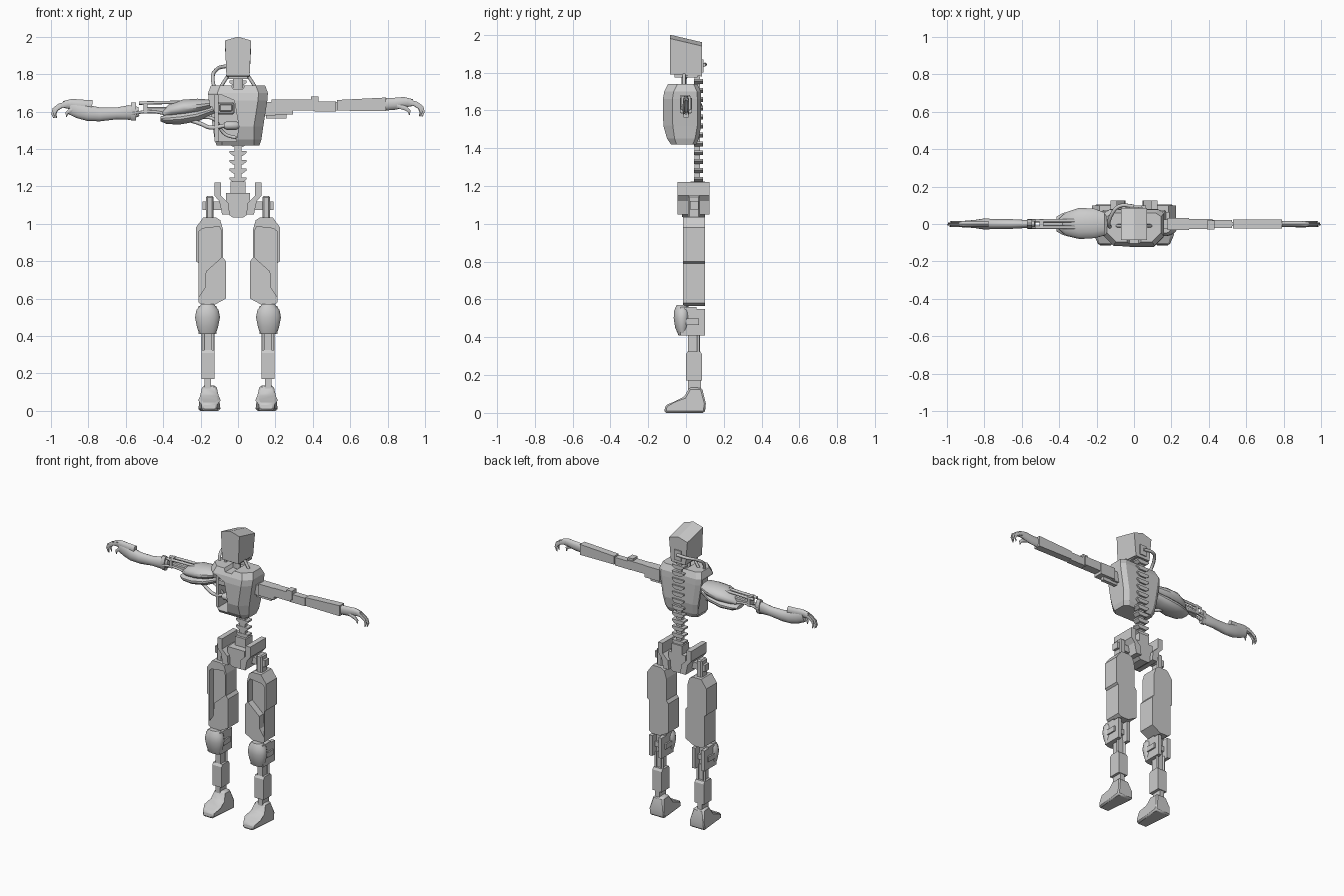
import bpy, bmesh, math
from mathutils import Vector


def finish(name, bm, smooth=False, mirror=False, bevel=0):
    bmesh.ops.recalc_face_normals(bm, faces=bm.faces)
    me = bpy.data.meshes.new(name)
    bm.to_mesh(me)
    bm.free()
    if smooth:
        me.shade_smooth()
        me.set_sharp_from_angle(angle=math.radians(38))
    ob = bpy.data.objects.new(name, me)
    bpy.context.collection.objects.link(ob)
    if bevel:
        b = ob.modifiers.new("bevel", 'BEVEL')
        b.width, b.segments = bevel, 1
    if mirror:
        ob.modifiers.new("mirror", 'MIRROR').use_mirror_merge = False
    return ob


def loft(name, rings, **kw):
    bm = bmesh.new()
    rs = [[bm.verts.new(p) for p in r] for r in rings]
    n = len(rs[0])
    for a, b in zip(rs, rs[1:]):
        for i in range(n):
            bm.faces.new((a[i], a[(i + 1) % n], b[(i + 1) % n], b[i]))
    bm.faces.new(rs[0])
    bm.faces.new(rs[-1])
    return finish(name, bm, **kw)


def prism(name, pts, axis, a, b, **kw):
    put = {'x': lambda p, t: (t, p[0], p[1]), 'y': lambda p, t: (p[0], t, p[1])}[axis]
    return loft(name, [[put(p, t) for p in pts] for t in (a, b)], **kw)


def box(name, x0, x1, y0, y1, z0, z1, **kw):
    return prism(name, [(x0, z0), (x1, z0), (x1, z1), (x0, z1)], 'y', y0, y1, **kw)


def sweep(name, rows, sides=12, **kw):
    # rows: x, y, z, radius across y, radius across the other direction
    rings = []
    for i, r in enumerate(rows):
        t = Vector(rows[min(i + 1, len(rows) - 1)][:3]) - Vector(rows[max(i - 1, 0)][:3])
        t.y = 0
        n = t.normalized().cross(Vector((0, 1, 0)))
        c = Vector(r[:3])
        rings.append([c + Vector((0, r[3] * math.cos(a), 0)) + n * r[4] * math.sin(a)
                      for a in (math.tau * (k + .5) / sides for k in range(sides))])
    return loft(name, rings, smooth=sides > 6, **kw)


def cable(name, pts, r, mirror=False):
    cu = bpy.data.curves.new(name, 'CURVE')
    cu.dimensions, cu.bevel_depth, cu.bevel_resolution = '3D', r, 2
    cu.resolution_u, cu.use_fill_caps = 6, True
    s = cu.splines.new('BEZIER')
    s.bezier_points.add(len(pts) - 1)
    for b, p in zip(s.bezier_points, pts):
        b.co = p
        b.handle_left_type = b.handle_right_type = 'AUTO'
    ob = bpy.data.objects.new(name, cu)
    bpy.context.collection.objects.link(ob)
    if mirror:
        ob.modifiers.new("mirror", 'MIRROR').use_mirror_merge = False


def cut(ob, cutter):
    m = ob.modifiers.new("cut", 'BOOLEAN')
    m.operation, m.object, m.solver = 'DIFFERENCE', cutter, 'EXACT'
    cutter.hide_render = True
    cutter.hide_viewport = True


# head: roofed block, leaning back plane
loft("head", [[(-w, y, zb), (w, y, zb), (.07, y, zt - .02), (0, y + .0, zt), (-.07, y, zt - .02)]
              for y, w, zb, zt in ((-.085, .062, 1.79, 2.0), (.085, .055, 1.78, 1.96))])
box("head_rear_socket", -.025, .025, .07, .092, 1.80, 1.87)
box("jaw_plate", -.05, .05, -.06, .06, 1.775, 1.795)

# neck and its pistons and cables
sweep("neck", [(0, -.01, 1.70, .015, .028), (0, -.01, 1.79, .015, .028)], 8)
cable("neck_piston", [(.055, -.01, 1.79), (.10, -.01, 1.72)], .009, mirror=True)
cable("neck_cable", [(0, .095, 1.84), (-.08, .095, 1.84), (-.12, .05, 1.82),
                     (-.135, 0, 1.78), (-.12, -.02, 1.70)], .01)

# torso shell, with the damaged front left side cut open
def chest_ring(z, w, yf, yb, c):
    return [(-w + c, yf, z), (w - c, yf, z), (w, yf + c, z), (w, yb - .02, z),
            (w - .03, yb, z), (-w + .03, yb, z), (-w, yb - .02, z), (-w, yf + c, z)]

torso = loft("torso", [chest_ring(1.42, .115, -.08, .055, .03), chest_ring(1.45, .125, -.10, .068, .04),
                       chest_ring(1.52, .135, -.12, .08, .05), chest_ring(1.66, .157, -.122, .08, .05),
                       chest_ring(1.70, .16, -.115, .078, .05), chest_ring(1.74, .145, -.095, .06, .05)])
cut(torso, prism("chest_opening", [(-.3, 1.44), (-.01, 1.44), (.005, 1.52), (-.02, 1.66), (-.09, 1.69), (-.3, 1.69)],
                 'y', -.3, .045))
cut(torso, prism("neckline_cut", [(-.05, 1.76), (-.025, 1.72), (.025, 1.72), (.05, 1.76)], 'y', -.3, .045))

# exposed machinery inside the chest
box("chest_motor", -.115, -.02, -.05, .03, 1.585, 1.65, bevel=.008)
box("chest_motor_cap", -.10, -.03, -.075, -.04, 1.60, 1.64, bevel=.006)
sweep("chest_pump", [(-.075, -.05, 1.525, .025, .015), (-.06, -.05, 1.525, .03, .024),
                     (-.01, -.05, 1.525, .03, .024), (.005, -.05, 1.525, .02, .015)])
box("chest_rib", -.125, -.105, -.06, .05, 1.44, 1.69)
cable("chest_hose", [(-.26, -.02, 1.555), (-.20, -.045, 1.535), (-.15, -.05, 1.515), (-.07, -.05, 1.525)], .011)
cable("chest_hose_low", [(-.20, 0, 1.57), (-.13, -.03, 1.56), (-.07, -.01, 1.48), (-.01, -.02, 1.46)], .009)

# spine
box("spine_core", -.02, .02, .045, .075, 1.15, 1.78)
for i in range(12):
    z = 1.235 + i * .047
    prism("vertebra", [(-.045, z + .013), (-.045, z + .002), (-.025, z - .013), (.025, z - .013),
                       (.045, z + .002), (.045, z + .013)], 'y', .042, .09)

# pelvis and hip joints
prism("pelvis_core", [(-.065, 1.165), (-.065, 1.06), (-.03, 1.035), (.03, 1.035), (.065, 1.06), (.065, 1.165)],
      'y', -.02, .10)
box("spine_mount", -.04, .04, .025, .10, 1.16, 1.225)
prism("pelvis_wing", [(.09, 1.22), (.125, 1.22), (.125, 1.15), (.10, 1.12), (.085, 1.05), (.045, 1.05),
                      (.05, 1.11), (.09, 1.15)], 'y', -.045, .125, mirror=True)
box("hip_axle", .09, .19, .02, .065, 1.075, 1.12, mirror=True)
box("hip_bracket", .13, .172, .01, .075, 1.0, 1.15, mirror=True, bevel=.008)

# thigh shell with recessed front
thigh = prism("thigh", [(.095, 1.02), (.12, 1.035), (.185, 1.035), (.225, .98), (.225, .80), (.212, .79),
                        (.212, .58), (.19, .565), (.13, .565), (.065, .60), (.065, .80), (.08, .82), (.08, .97)],
              'y', -.015, .10)
cut(thigh, prism("thigh_recess", [(.208, .61), (.208, .96), (.19, .975), (.10, .985), (.088, .96),
                                  (.088, .82), (.172, .745), (.176, .66)], 'y', -.1, .03))
thigh.modifiers.new("mirror", 'MIRROR').use_mirror_merge = False

# knee
sweep("kneecap", [(.163, -.02, .41, .02, .045), (.163, -.02, .45, .038, .058), (.163, -.02, .50, .046, .068),
                  (.163, -.02, .54, .044, .06), (.163, -.02, .57, .03, .035)], 16, mirror=True)
box("knee_block", .115, .211, -.03, .055, .41, .56, mirror=True)
for x in (.115, .186):
    box("knee_rear_plate", x, x + .025, .05, .10, .41, .55, mirror=True)
box("knee_boss", .105, .221, .0, .07, .465, .50, mirror=True)

# shin
box("shin_core", .14, .18, .01, .06, .30, .43, mirror=True)
for x in (.134, .186):
    cable("shin_rod", [(x, .065, .43), (x, .065, .30)], .008, mirror=True)
prism("shin_block", [(0, .17), (.085, .17), (.085, .31), (.075, .325), (.01, .325), (0, .31)],
      'x', .125, .195, mirror=True)
box("ankle", .145, .178, .01, .08, .10, .18, mirror=True)

# foot, narrowed at toe and ankle
foot = prism("foot", [(-.115, 0), (-.11, .04), (-.06, .06), (-.01, .085), (.018, .135), (.085, .132),
                      (.105, .05), (.10, 0)], 'x', .093, .213, smooth=True, bevel=.01)
for v in foot.data.vertices:
    k = (.66 if v.co.y < -.1 else .85 if v.co.y < -.05 else 1) * (.62 if v.co.z > .12 else .8 if v.co.z > .07 else 1)
    v.co.x = .153 + (v.co.x - .153) * k
foot.modifiers.new("mirror", 'MIRROR').use_mirror_merge = False

# mechanical arm (+x)
box("shoulder_joint", .12, .20, -.025, .025, 1.58, 1.65)
box("shoulder_pin", .15, .26, -.012, .012, 1.562, 1.585)
box("upper_arm_cover", .18, .295, -.032, .032, 1.585, 1.665)
box("upper_arm", .29, .42, -.028, .028, 1.605, 1.665)
box("upper_arm_clamp", .39, .43, -.03, .02, 1.62, 1.68)
box("elbow_link", .41, .525, -.022, .022, 1.60, 1.655)
box("elbow_ring", .505, .535, -.012, .012, 1.605, 1.65)
prism("forearm", [(.53, 1.605), (.53, 1.662), (.79, 1.675), (.79, 1.603)], 'y', -.024, .024)

# organic arm (-x): shoulder muscles
sweep("shoulder_muscle", [(-.40, 0, 1.585, .03, .015), (-.36, 0, 1.605, .065, .035), (-.29, .003, 1.62, .085, .045),
                          (-.21, .003, 1.63, .08, .04), (-.15, 0, 1.64, .06, .025)], 16)
sweep("upper_arm_muscle", [(-.415, 0, 1.56, .04, .012), (-.38, 0, 1.56, .06, .028), (-.31, 0, 1.565, .075, .034),
                           (-.22, 0, 1.58, .07, .033), (-.13, 0, 1.61, .04, .02)], 16)

# exposed elbow rods and cuff
for y in (-.018, .018):
    cable("elbow_rod", [(-.53, y, 1.645), (-.42, y, 1.648), (-.28, y, 1.65)], .009)
    cable("elbow_tendon", [(-.57, y, 1.59), (-.46, y, 1.60), (-.34, y, 1.575)], .008)
box("elbow_bone", -.50, -.33, -.02, .02, 1.59, 1.625, bevel=.006)
box("elbow_post", -.505, -.485, -.025, .025, 1.59, 1.655)
sweep("elbow_cuff", [(-.572, 0, 1.60, .024, .05), (-.545, 0, 1.60, .024, .05)], 12)

# organic forearm
sweep("organic_forearm", [(-.53, 0, 1.60, .016, .025), (-.58, 0, 1.595, .022, .04), (-.65, 0, 1.59, .026, .032),
                          (-.74, 0, 1.585, .027, .038), (-.80, 0, 1.592, .03, .043), (-.85, 0, 1.605, .022, .042),
                          (-.90, 0, 1.622, .018, .036)], 16)

# hands: palm, curled fingers and thumb
for side, dz, name in ((1, 0, "mechanical"), (-1, -.01, "organic")):
    def path(pts):
        return [(side * x, y, z + dz, a, b) for x, y, z, a, b in pts]
    sweep(name + "_palm", path([(.78, 0, 1.638, .018, .033), (.84, 0, 1.642, .017, .032),
                                (.89, 0, 1.65, .017, .028), (.935, 0, 1.648, .016, .018)]), 10)
    for k in range(4):
        y, d = -.0125 + k * .0083, (.012, 0, .003, .015)[k]
        sweep(name + "_finger", path([(.915 - d, y, 1.652, .004, .013), (.955 - d, y, 1.642, .004, .012),
                                      (.984 - d, y, 1.622, .004, .01), (.992 - d, y, 1.598, .004, .007),
                                      (.985 - d, y, 1.575, .002, .003)]), 8)
    sweep(name + "_thumb", path([(.85, -.008, 1.632, .009, .014), (.895, -.012, 1.618, .008, .013),
                                 (.915, -.012, 1.603, .007, .009), (.917, -.012, 1.582, .003, .003)]), 8)
